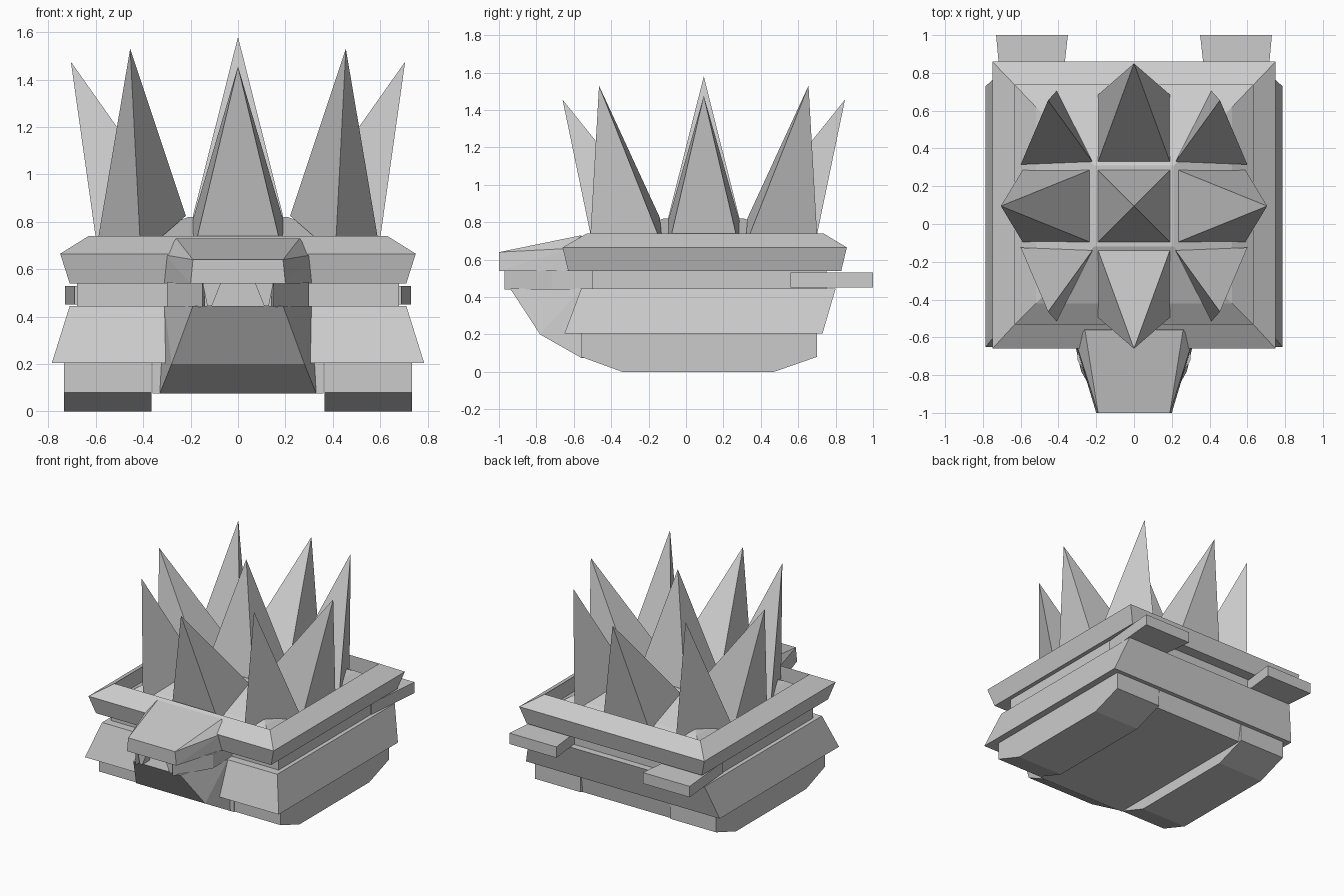
import bpy
import bmesh

if "Cube" in bpy.data.objects:
    bpy.data.objects.remove(bpy.data.objects["Cube"], do_unlink=True)

grey = bpy.data.materials.new("plain_grey")
grey.use_nodes = True
grey.diffuse_color = (0.6, 0.6, 0.6, 1)
grey.node_tree.nodes["Principled BSDF"].inputs["Base Color"].default_value = (0.6, 0.6, 0.6, 1)


def finish(name, bm):
    bmesh.ops.recalc_face_normals(bm, faces=bm.faces)
    mesh = bpy.data.meshes.new(name)
    bm.to_mesh(mesh)
    bm.free()
    mesh.materials.append(grey)
    obj = bpy.data.objects.new(name, mesh)
    bpy.context.collection.objects.link(obj)
    return obj


def hull(name, points):
    """Flat-sided convex solid around the given corners."""
    bm = bmesh.new()
    for p in points:
        bm.verts.new(p)
    bmesh.ops.convex_hull(bm, input=bm.verts)
    bmesh.ops.dissolve_limit(bm, angle_limit=0.02, verts=bm.verts, edges=bm.edges)
    return finish(name, bm)


def stack(name, levels):
    """Rectangles (half width, front, back, height) joined in order and capped."""
    bm = bmesh.new()
    rings = [[bm.verts.new(c) for c in ((-w, f, z), (w, f, z), (w, b, z), (-w, b, z))]
             for w, f, b, z in levels]
    for low, high in zip(rings, rings[1:]):
        for i in range(4):
            j = (i + 1) % 4
            bm.faces.new((low[i], low[j], high[j], high[i]))
    bm.faces.new(rings[0][::-1])
    bm.faces.new(rings[-1])
    return finish(name, bm)


def mirrored(points):
    return [(s * x, y, z) for x, y, z in points for s in (-1, 1)]


def profile(name, outline, x0, x1):
    """Side outline (y, z) extruded across x."""
    return hull(name, [(x, y, z) for y, z in outline for x in (x0, x1)])


# Shell rim with the raised mound inside it
stack("shell_rim_and_mound", [
    (0.71, -0.63, 0.83, 0.54), (0.75, -0.66, 0.86, 0.665), (0.63, -0.53, 0.735, 0.74),
    (0.63, -0.53, 0.735, 0.63), (0.52, -0.42, 0.62, 0.70), (0.21, -0.12, 0.31, 0.82)])

# Body layers
stack("middle_layer", [(0.68, -0.50, 0.75, 0.44), (0.68, -0.50, 0.75, 0.545)])
stack("lower_body", [(0.785, -0.65, 0.73, 0.205), (0.71, -0.56, 0.80, 0.445)])
stack("belly", [(0.36, -0.56, 0.68, 0.075), (0.36, -0.56, 0.70, 0.21)])

# Spikes: centre, four sides, four corners
MID = 0.095
stack("centre_spike_base", [(0.19, MID - 0.19, MID + 0.19, 0.80),
                            (0.19, MID - 0.19, MID + 0.19, 0.825)])
hull("centre_spike", [(x, MID + y, 0.825) for x in (-0.19, 0.19) for y in (-0.19, 0.19)]
     + [(0, MID, 1.58)])
for s in (-1, 1):
    side = "left" if s > 0 else "right"
    end = "back" if s > 0 else "front"
    ring = [(d, t, z) for d, z in ((0.235, 0.81), (0.59, 0.66)) for t in (-0.19, 0.19)]
    hull(side + "_spike", [(s * d, MID + t, z) for d, t, z in ring] + [(s * 0.705, MID, 1.475)])
    hull(end + "_spike", [(t, MID + s * d, z) for d, t, z in ring] + [(0, MID + s * 0.755, 1.455)])
    for e in (-1, 1):
        corner = [(0.22, 0.235, 0.825), (0.60, 0.22, 0.67), (0.41, 0.61, 0.66), (0.455, 0.56, 1.53)]
        hull(side + ("_back" if e > 0 else "_front") + "_corner_spike",
             [(s * x, MID + e * y, z) for x, y, z in corner])

    # Foot runners and rear tabs
    profile(side + "_runner", [(-0.56, 0.21), (-0.56, 0.08), (-0.34, 0), (0.47, 0),
                               (0.70, 0.08), (0.70, 0.21)], s * 0.365, s * 0.735)
    hull(side + "_rear_tab", [(s * x, y, z) for z in (0.45, 0.53) for x, y in
                              ((0.40, 0.56), (0.69, 0.56), (0.35, 1.0), (0.73, 1.0))])

    # Mouth sides and teeth
    hull(side + "_mouth_side", [(s * x, y, z) for z in (0.44, 0.545) for x, y in
                                ((0.15, -0.97), (0.30, -0.72), (0.30, -0.48), (0.14, -0.72))])
    hull(side + "_tooth", [(s * x, y, z) for y in (-0.95, -0.87) for x, z in
                           ((0.15, 0.545), (0.07, 0.545), (0.13, 0.445), (0.11, 0.445))])

# Upper snout
hull("upper_snout", mirrored([
    (0.19, -1.0, 0.64), (0.20, -1.0, 0.54), (0.26, -0.56, 0.73),
    (0.32, -0.60, 0.54), (0.31, -0.62, 0.66), (0.26, -0.50, 0.54)]))

# Lower jaw
hull("lower_jaw", mirrored([
    (0.19, -0.94, 0.445), (0.28, -0.78, 0.2), (0.33, -0.56, 0.075),
    (0.31, -0.56, 0.445), (0.33, -0.45, 0.2)]))
